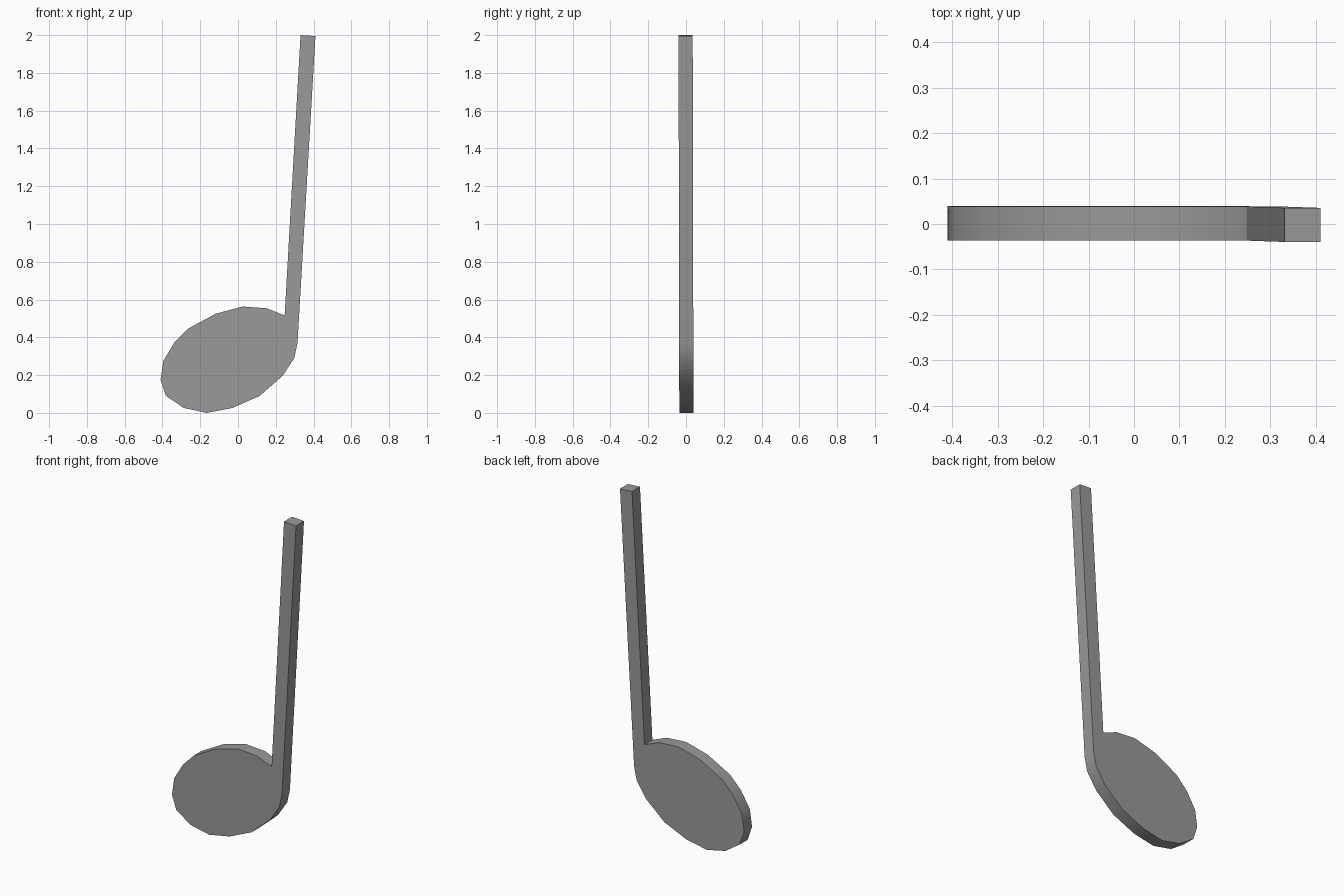
import bpy, bmesh, math

if "Cube" in bpy.data.objects:
    bpy.data.objects.remove(bpy.data.objects["Cube"])

# Note outline in the front plane (x, z): rounded head running into the stem
outline = [
    (-0.41, 0.175), (-0.382, 0.09), (-0.287, 0.026), (-0.165, 0.0),
    (-0.03, 0.026), (0.115, 0.09), (0.236, 0.196), (0.298, 0.29),
    (0.315, 0.37),                                  # head meets stem, outer side
    (0.41, 1.995), (0.331, 2.0),                    # stem tip
    (0.247, 0.516),                                 # inner corner
    (0.152, 0.554), (0.025, 0.563), (-0.118, 0.525),
    (-0.266, 0.445), (-0.338, 0.371), (-0.395, 0.276),
]
half_depth = 0.0375


def lean(z):
    # very slight forward lean of the stem
    return 0.002 * (1 - z)


bm = bmesh.new()
front = bm.faces.new([bm.verts.new((x, lean(z) - half_depth, z)) for x, z in outline])
extruded = bmesh.ops.extrude_face_region(bm, geom=[front], use_keep_orig=True)
back = [v for v in extruded["geom"] if isinstance(v, bmesh.types.BMVert)]
bmesh.ops.translate(bm, verts=back, vec=(0, 2 * half_depth, 0))
bmesh.ops.recalc_face_normals(bm, faces=bm.faces)

mesh = bpy.data.meshes.new("music_note")
bm.to_mesh(mesh)
bm.free()
note = bpy.data.objects.new("music_note", mesh)
bpy.context.collection.objects.link(note)

# Dark grey finish
dark_grey = bpy.data.materials.new("dark_grey")
dark_grey.diffuse_color = (0.32, 0.32, 0.32, 1)
dark_grey.use_nodes = True
dark_grey.node_tree.nodes["Principled BSDF"].inputs["Base Color"].default_value = dark_grey.diffuse_color
mesh.materials.append(dark_grey)

# Smooth rim, sharp front and back edges
bpy.context.view_layer.objects.active = note
note.select_set(True)
bpy.ops.object.shade_smooth_by_angle(angle=math.radians(45))
